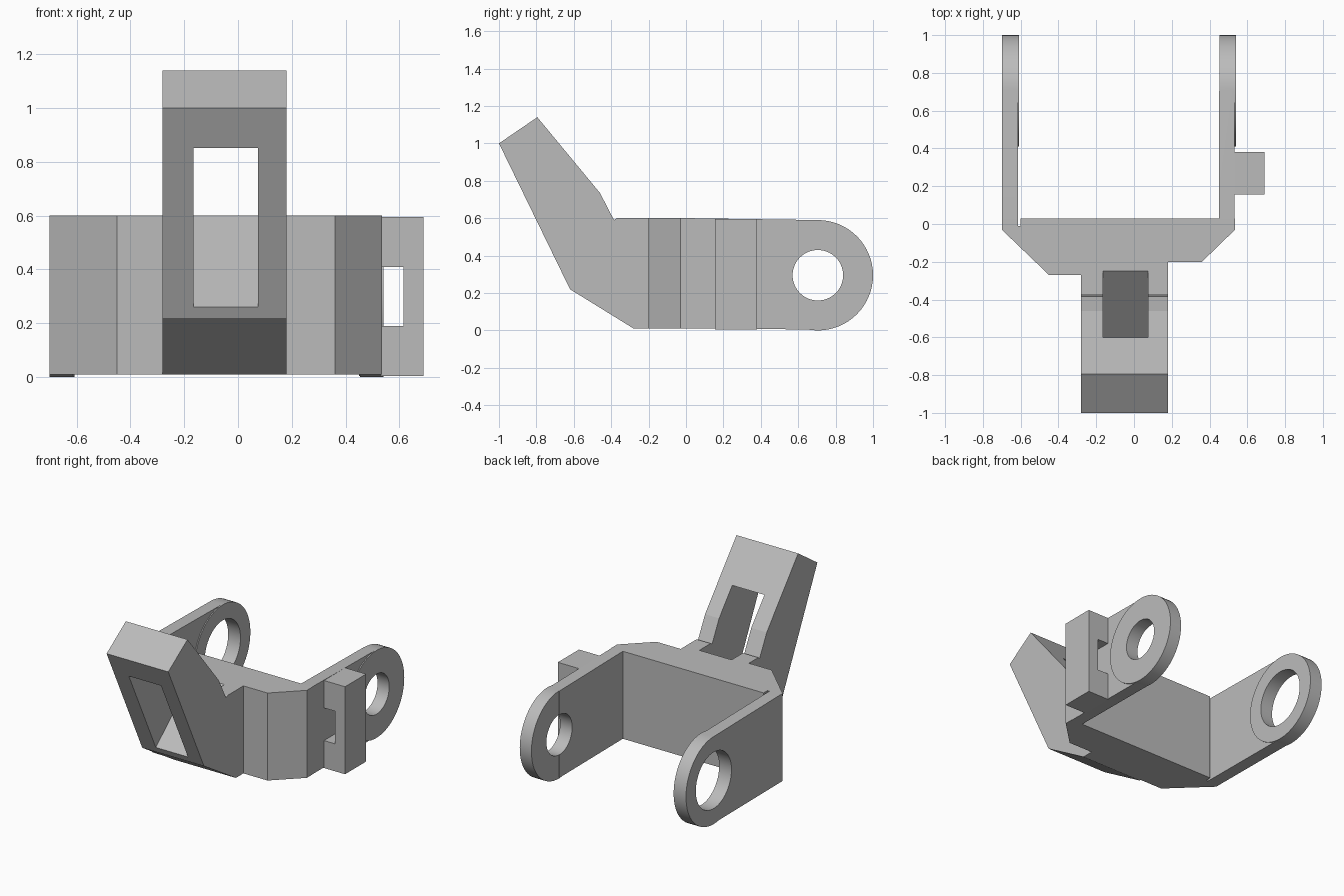
import bpy, bmesh, math

cube = bpy.data.objects.get("Cube")
if cube:
    bpy.data.objects.remove(cube, do_unlink=True)

grey = bpy.data.materials.new("plain grey")
grey.use_nodes = True
grey.diffuse_color = (0.5, 0.5, 0.5, 1)
grey.node_tree.nodes["Principled BSDF"].inputs["Base Color"].default_value = (0.5, 0.5, 0.5, 1)


def prism(name, points, low, high, axis="X"):
    """Extrude a profile: (y, z) points along X, or (x, y) points along Z."""
    bm = bmesh.new()
    place = (lambda a, b, t: (t, a, b)) if axis == "X" else (lambda a, b, t: (a, b, t))
    face = bm.faces.new([bm.verts.new(place(a, b, low)) for a, b in points])
    top = bmesh.ops.extrude_face_region(bm, geom=[face])["geom"]
    for v in top:
        if isinstance(v, bmesh.types.BMVert):
            v.co["XYZ".index(axis)] = high
    bmesh.ops.recalc_face_normals(bm, faces=bm.faces)
    mesh = bpy.data.meshes.new(name)
    bm.to_mesh(mesh)
    bm.free()
    mesh.materials.append(grey)
    obj = bpy.data.objects.new(name, mesh)
    bpy.context.collection.objects.link(obj)
    return obj


def combine(target, tool, operation):
    """Apply a boolean and discard the tool object."""
    tool.hide_render = True
    mod = target.modifiers.new("boolean", "BOOLEAN")
    mod.operation, mod.object, mod.solver = operation, tool, "EXACT"
    bpy.context.view_layer.objects.active = target
    bpy.ops.object.modifier_apply(modifier=mod.name)
    bpy.data.objects.remove(tool, do_unlink=True)


def circle(radius, n=64):
    return [(0.705 + radius * math.cos(2 * math.pi * i / n),
             0.295 + radius * math.sin(2 * math.pi * i / n)) for i in range(n)]


# Cross piece with chamfered corners and a thin relief slit by the right arm
prism("cross_piece", [(-0.70, 0.03), (-0.70, -0.03), (-0.45, -0.27), (-0.28, -0.27),
                      (-0.28, -0.20), (0.18, -0.20), (0.36, -0.20), (0.535, -0.03),
                      (0.535, 0.03), (-0.60, 0.03), (-0.60, -0.01), (-0.615, -0.01),
                      (-0.615, 0.03)], 0.01, 0.60, "Z")

# Side arms with rounded, slightly raised eyes
slab = [(0.03, 0.01), (0.705, 0.005), (0.705, 0.59), (0.03, 0.60)]
for name, x0, x1, eye0, eye1, hole in (
        ("right_arm", -0.70, -0.615, -0.70, -0.608, 0.19),
        ("left_arm", 0.45, 0.533, 0.453, 0.54, 0.135)):
    arm = prism(name, slab, x0, x1)
    combine(arm, prism("eye", circle(0.295), eye0, eye1), "UNION")
    combine(arm, prism("pin_hole", circle(hole), x0 - 0.1, x1 + 0.1), "DIFFERENCE")
    bpy.ops.object.select_all(action="DESELECT")
    arm.select_set(True)
    bpy.context.view_layer.objects.active = arm
    bpy.ops.object.shade_smooth_by_angle(angle=math.radians(30))

# Strap guide on the left arm: a C shape closed by the arm
prism("strap_guide", [(0.53, 0.005), (0.69, 0.005), (0.69, 0.595), (0.53, 0.595),
                      (0.53, 0.41), (0.615, 0.41), (0.615, 0.19), (0.53, 0.19)], 0, 1)
guide = bpy.data.objects["strap_guide"]
for v in guide.data.vertices:  # turn the (x, z) profile so that it runs along y
    t, x, z = v.co
    v.co = (x, 0.155 + 0.225 * t, z)
guide.data.flip_normals()

# Upswept front lever with a slot that has a ramped floor
lever = prism("front_lever", [(-1.0, 1.0), (-0.62, 0.22), (-0.28, 0.01), (-0.20, 0.01),
                              (-0.20, 0.60), (-0.37, 0.60), (-0.385, 0.59),
                              (-0.46, 0.735), (-0.795, 1.14)], -0.28, 0.18)
slot = prism("slot_cutter", [(-0.755, 0.16), (-0.25, 0.60), (-0.25, 0.96),
                             (-0.60, 0.904), (-1.09, 0.825)], -0.165, 0.075)
combine(lever, slot, "DIFFERENCE")
